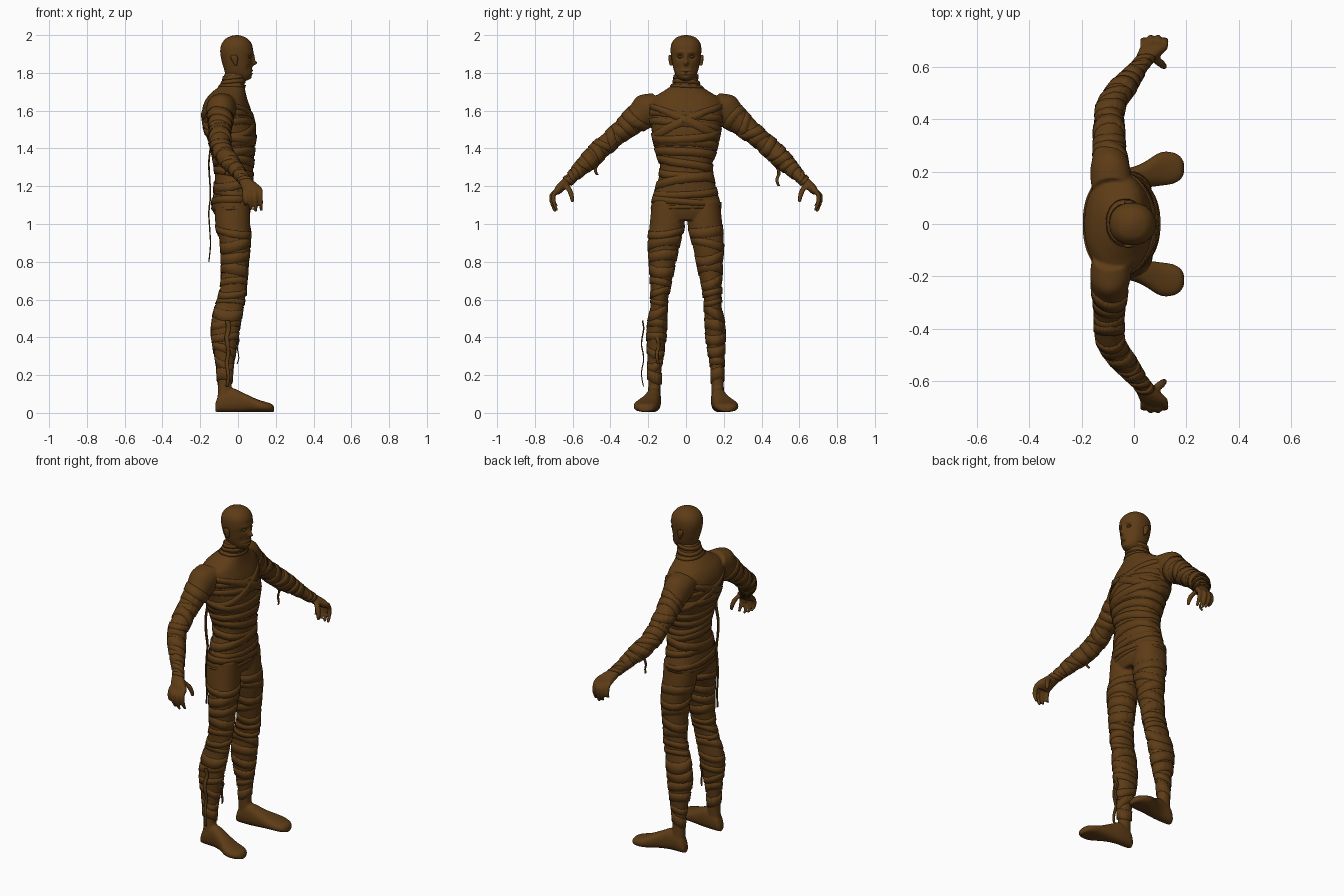
import bpy, bmesh, math, random
from mathutils import Vector

random.seed(4)
X, Y, Z = Vector((1, 0, 0)), Vector((0, 1, 0)), Vector((0, 0, 1))
cloth = bpy.data.materials.new("brown_cloth")
cloth.diffuse_color = (0.11, 0.045, 0.008, 1)


def sample(secs, t):
    """Smooth interpolation through the sections (x, y, z, ru, rv)."""
    n = len(secs) - 1
    t = min(max(t, 0), n)
    i = min(int(t), n - 1)
    f = t - i
    p = [secs[min(max(i + k, 0), n)] for k in (-1, 0, 1, 2)]
    return [0.5 * (2 * b + (c - a) * f + (2 * a - 5 * b + 4 * c - d) * f * f
                   + (3 * b - a - 3 * c + d) * f ** 3) for a, b, c, d in zip(*p)]


def surf(limb, t, a, off=0.0):
    secs, U, V, e = limb
    x, y, z, ru, rv = sample(secs, t)
    c, s = math.cos(a), math.sin(a)
    cu = math.copysign(abs(c) ** (2 / e), c)
    cv = math.copysign(abs(s) ** (2 / e), s)
    return Vector((x, y, z)) + U * cu * (ru + off) + V * cv * (rv + off)


def bridge(bm, rings):
    n = len(rings[0])
    for r, q in zip(rings, rings[1:]):
        for j in range(n):
            bm.faces.new((r[j], r[(j + 1) % n], q[(j + 1) % n], q[j]))


def loft(bm, limb, steps=5, around=32):
    n = (len(limb[0]) - 1) * steps
    rings = [[bm.verts.new(surf(limb, i / steps, 2 * math.pi * j / around))
              for j in range(around)] for i in range(n + 1)]
    bridge(bm, rings)
    bm.faces.new(rings[0])
    bm.faces.new(rings[-1])
    return [v for r in rings for v in r]


def band(bm, limb, t, tilt, phase, w, h=0.006, around=56):
    """A cloth wrap lying on a limb, with its edges sunk in."""
    rings = []
    ragged = [random.uniform(-0.12, 0.12) * w for _ in range(around)]
    for k, off in ((-1, -0.006), (-0.9, h * 0.7), (0.85, h), (1, -0.006)):
        ring = []
        for j in range(around):
            a = 2 * math.pi * j / around
            tt = t + tilt * math.cos(a - phase) + k * w + ragged[j] * (k < 0)
            ring.append(bm.verts.new(surf(limb, tt, a, off)))
        rings.append(ring)
    bridge(bm, rings)


def finish(bm, name, fuse=0.0):
    bmesh.ops.recalc_face_normals(bm, faces=bm.faces)
    for f in bm.faces:
        f.smooth = True
    me = bpy.data.meshes.new(name)
    bm.to_mesh(me)
    bm.free()
    ob = bpy.data.objects.new(name, me)
    bpy.context.collection.objects.link(ob)
    me.materials.append(cloth)
    if fuse:
        r = ob.modifiers.new("fuse", 'REMESH')
        r.mode, r.voxel_size, r.use_smooth_shade = 'VOXEL', fuse, True
        s = ob.modifiers.new("soften", 'SMOOTH')
        s.factor, s.iterations = 0.5, 4
    return ob


def upright(rows, e):
    """Rows of z, back x, front x, inner y, outer y."""
    return ([((b + f) / 2, (i + o) / 2, z, (f - b) / 2, abs(o - i) / 2)
             for z, b, f, i, o in rows], X, Y, e)


# Torso and neck
torso = upright([(z, b, f, -w, w) for z, b, f, w in (
    (1.02, -.1, .05, .12), (1.06, -.13, .065, .17), (1.1, -.14, .07, .185),
    (1.2, -.125, .075, .157), (1.3, -.125, .08, .137), (1.4, -.145, .088, .165),
    (1.5, -.18, .095, .183), (1.6, -.19, .07, .2), (1.66, -.17, .05, .185),
    (1.7, -.135, .04, .125), (1.74, -.09, .035, .072), (1.8, -.07, .035, .06))], 2.2)

# Legs, feet, arms and hands for side s (+1 or -1 in y)
def leg(s):
    return upright([(z, b, f, s * i, s * o) for z, b, f, i, o in (
        (1.12, -.12, .06, .02, .18), (1.0, -.12, .065, .008, .192), (.9, -.095, .066, .032, .2),
        (.8, -.088, .056, .054, .195), (.7, -.09, .048, .075, .19), (.62, -.102, .04, .092, .187),
        (.55, -.125, .026, .098, .19), (.45, -.143, .01, .1, .208), (.35, -.132, -.008, .112, .206),
        (.25, -.115, -.024, .128, .202), (.15, -.106, -.034, .134, .2),
        (.08, -.108, -.025, .137, .203), (.03, -.1, -.03, .142, .198))], 2.1)


def foot(s):
    return ([(x, s * y, .005 + h / 2, w, h / 2) for x, y, w, h in (
        (-.12, .17, .02, .045), (-.095, .17, .034, .1), (-.03, .172, .04, .125), (.03, .185, .047, .1),
        (.1, .21, .064, .068), (.15, .214, .06, .052), (.18, .214, .042, .042),
        (.192, .214, .018, .025))], Y, Z, 2.4)


def arm(s):
    return ([(x, s * y, z, u, v) for x, y, z, u, v in (
        (-.085, .13, 1.64, .075, .07), (-.09, .195, 1.61, .078, .09), (-.092, .25, 1.565, .068, .075),
        (-.095, .32, 1.51, .06, .06), (-.095, .39, 1.45, .056, .052), (-.088, .455, 1.395, .054, .053),
        (-.05, .515, 1.335, .056, .05), (-.012, .565, 1.288, .047, .04),
        (.028, .613, 1.24, .036, .029), (.045, .635, 1.22, .034, .026))],
        X, Vector((0, s * .66, .75)), 2)


def hand(bm, s):
    palm = [(.035, s * .622, 1.232, .034, .025), (.055, s * .647, 1.21, .044, .025),
            (.075, s * .672, 1.185, .053, .023), (.08, s * .688, 1.165, .05, .016)]
    loft(bm, (palm, X, Vector((0, s * .66, .75)), 2.3))
    for x, out, low in ((.035, .70, 1.098), (.063, .71, 1.075), (.091, .71, 1.064), (.119, .70, 1.07)):
        f = [(x, s * .683, 1.185, .012, .014), (x, s * out, 1.155, .0125, .013),
             (x + .002, s * out, 1.115, .0115, .012), (x + .004, s * (out - .017), low, .008, .008)]
        loft(bm, (f, X, Y, 2), 5, 14)
    thumb = [(.07, s * .64, 1.212, .018, .018), (.1, s * .617, 1.18, .016, .016),
             (.113, s * .605, 1.145, .013, .013), (.116, s * .6, 1.113, .008, .008)]
    loft(bm, (thumb, X, Y, 2), 5, 14)


bm = bmesh.new()
loft(bm, torso)
for s in (1, -1):
    for limb in (leg(s), foot(s), arm(s)):
        loft(bm, limb)
    hand(bm, s)
finish(bm, "body", 0.0065)

# Head, with the face pushed in and out around chosen points
bm = bmesh.new()
skull = upright([(z, b, f, -w, w) for z, b, f, w in (
    (1.755, -.04, .035, .025), (1.768, -.055, .06, .042), (1.79, -.066, .073, .055),
    (1.82, -.074, .074, .066), (1.86, -.086, .075, .074), (1.91, -.094, .079, .081),
    (1.95, -.088, .074, .078), (1.98, -.066, .052, .06), (1.995, -.036, .022, .032),
    (2.0, -.012, .0, .008))], 2.2)
face = ((0, 1.852, .011, .013, .024), (0, 1.88, .009, .022, .012), (.032, 1.886, .017, .011, -.014),
        (.03, 1.91, .025, .008, .005), (0, 1.812, .025, .005, .006), (0, 1.803, .025, .003, -.005),
        (0, 1.795, .022, .005, .005), (0, 1.772, .02, .009, .006), (.045, 1.825, .014, .02, -.006))
for v in loft(bm, skull, 9, 96):
    if v.co.x > 0:
        y, z = abs(v.co.y), v.co.z
        v.co.x += sum(d * math.exp(-((y - fy) / sy) ** 2 - ((z - fz) / sz) ** 2)
                      for fy, fz, sy, sz, d in face)
for s in (1, -1):
    ear = [(-.012, s * .078, 1.838, .006, .007), (-.015, s * .08, 1.855, .012, .01),
           (-.02, s * .083, 1.88, .019, .01), (-.022, s * .084, 1.896, .008, .006)]
    loft(bm, (ear, X, Y, 2), 5, 16)
    eye = [(.062, s * .031, 1.877, .004, .006), (.062, s * .031, 1.885, .01, .016),
           (.062, s * .031, 1.893, .004, .006)]
    loft(bm, (eye, X, Y, 2), 5, 16)
finish(bm, "head")

# Wraps round the torso, chest crossings and neck
bm = bmesh.new()
for i in range(11):
    band(bm, torso, 1.7 + i * .5, random.uniform(.1, .3), random.uniform(0, 6.28),
         random.uniform(.17, .26), random.uniform(.003, .007))
for s in (1, -1):
    band(bm, torso, 6.5, s * .9, math.pi / 2, .24, .006)
for t in (9.8, 10.2, 10.6):
    band(bm, torso, t, .1, t * 3, .17, .006)
finish(bm, "torso_wraps")

# Wraps round the limbs
for side, s in (("left", 1), ("right", -1)):
    for name, limb, start, step, n in (("leg", leg(s), 1.4, .68, 13), ("arm", arm(s), 2.2, .62, 11)):
        bm = bmesh.new()
        for i in range(n):
            band(bm, limb, start + i * step, random.uniform(.08, .28), random.uniform(0, 6.28),
                 random.uniform(.2, .33), random.uniform(.002, .006))
        finish(bm, f"{side}_{name}_wraps")


# Loose hanging strips: start, end z, half widths in x and y
def strip(name, x, y, top, low, u, v):
    n = 8
    secs = [(x + .005 * math.sin(i * 2.1), y + .006 * math.sin(i * 1.7),
             top + (low - top) * i / n, u * (1 - .05 * i), v * (1 - .05 * i)) for i in range(n + 1)]
    bm = bmesh.new()
    loft(bm, (secs, X, Y, 3), 3, 12)
    finish(bm, name)


strip("back_strip", -.15, -.085, 1.5, .8, .005, .011)
strip("left_arm_strip", -.07, .487, 1.37, 1.2, .004, .012)
strip("right_arm_strip", -.07, -.475, 1.4, 1.26, .004, .012)
strip("outer_shin_strip", -.055, -.23, .49, .14, .013, .004)
strip("front_shin_strip", .0, -.15, .5, .26, .004, .012)
